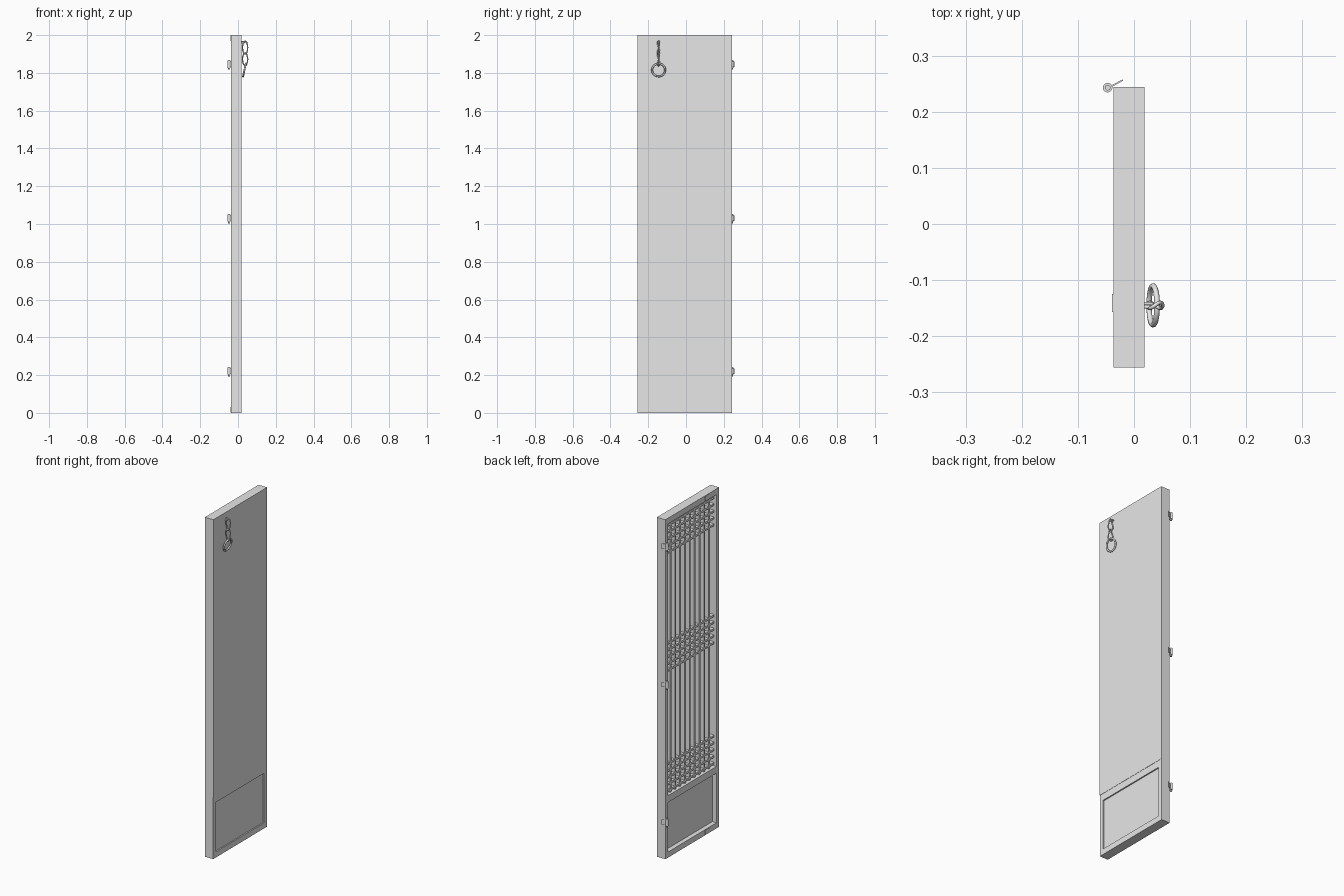
import bpy, bmesh, math
from mathutils import Vector

cube = bpy.data.objects.get("Cube")
if cube:
    bpy.data.objects.remove(cube, do_unlink=True)


def material(name, value):
    m = bpy.data.materials.new(name)
    m.use_nodes = True
    m.diffuse_color = (value, value, value, 1)
    m.node_tree.nodes["Principled BSDF"].inputs["Base Color"].default_value = (value, value, value, 1)
    return m


GREY = material("plain grey", 0.8)


def finish(name, bm):
    mesh = bpy.data.meshes.new(name)
    bm.to_mesh(mesh)
    bm.free()
    mesh.materials.append(GREY)
    obj = bpy.data.objects.new(name, mesh)
    bpy.context.collection.objects.link(obj)
    return obj


def add_box(bm, x, y, z):
    """Box from (low, high) ranges."""
    verts = bmesh.ops.create_cube(bm, size=1)["verts"]
    for v in verts:
        v.co = Vector([(lo + hi) / 2 + c * (hi - lo) for (lo, hi), c in zip((x, y, z), v.co)])


def box(name, x, y, z):
    bm = bmesh.new()
    add_box(bm, x, y, z)
    return finish(name, bm)


def wire(name, points, radius, cyclic=True):
    """Round metal wire along a smooth path."""
    curve = bpy.data.curves.new(name, "CURVE")
    curve.dimensions = "3D"
    curve.bevel_depth = radius
    curve.bevel_resolution = 2
    curve.use_fill_caps = True
    spline = curve.splines.new("POLY")
    spline.points.add(len(points) - 1)
    for p, co in zip(spline.points, points):
        p.co = (*co, 1)
    spline.use_cyclic_u = cyclic
    spline.use_smooth = True
    curve.materials.append(GREY)
    obj = bpy.data.objects.new(name, curve)
    bpy.context.collection.objects.link(obj)
    return obj


# Door frame
BACK, FRONT = -0.0365, 0.0175
Y0, Y1 = -0.256, 0.244
STILE = 0.025
IN0, IN1 = Y0 + STILE, Y1 - STILE
PANEL_Z = (0.033, 0.325)
LATTICE_Z = (0.365, 1.966)

bm = bmesh.new()
for y in ((Y0, IN0), (IN1, Y1)):
    add_box(bm, (BACK, FRONT), y, (0, 2))
for z in ((0, PANEL_Z[0]), (PANEL_Z[1], LATTICE_Z[0]), (LATTICE_Z[1], 2)):
    add_box(bm, (BACK, FRONT), (IN0, IN1), z)
finish("door_frame", bm)

# Solid lower panel, set back on both sides
box("lower_panel", (-0.010, 0.010), (IN0, IN1), PANEL_Z)

# Paper sheet covering the flat side above the panel
box("paper_sheet", (FRONT - 0.002, FRONT + 0.0015), (Y0, Y1), (LATTICE_Z[0], 2))

# Lattice: upright bars over the whole height
BAR, COLUMNS, PITCH = 0.012, 10, 0.04
bm = bmesh.new()
for i in range(1, COLUMNS):
    y = IN0 + (IN1 - IN0) * i / COLUMNS
    add_box(bm, (-0.022, FRONT - 0.001), (y - BAR / 2, y + BAR / 2), LATTICE_Z)
finish("lattice_uprights", bm)

# Lattice: three bands of cross bars
bm = bmesh.new()
for centre in (0.46, 1.17, 1.865):
    for k in range(-2, 3):
        z = centre + k * PITCH
        add_box(bm, (-0.0215, FRONT - 0.001), (IN0, IN1), (z - BAR / 2, z + BAR / 2))
finish("lattice_cross_bars", bm)

# Small latch plates at the ends of the lattice side
for name, z in (("lower_latch_plate", (0.002, 0.03)), ("upper_latch_plate", (1.97, 1.998))):
    box(name, (BACK - 0.0025, BACK + 0.001), (-0.157, -0.125), z)

# Hinges: pin with a thin slanted leaf
for name, z in (("lower_hinge", 0.22), ("middle_hinge", 1.03), ("upper_hinge", 1.845)):
    bm = bmesh.new()
    for radius, low, high in ((0.0085, -0.018, 0.02), (0.005, -0.027, 0.023)):
        made = bmesh.ops.create_cone(bm, cap_ends=True, segments=20, radius1=radius,
                                     radius2=radius, depth=high - low)["verts"]
        bmesh.ops.translate(bm, verts=made, vec=(-0.047, 0.243, z + (low + high) / 2))
    start, end = Vector((-0.042, 0.2445, 0)), Vector((-0.02, 0.2565, 0))
    along = (end - start).normalized()
    side = Vector((-along.y, along.x, 0)) * 0.0013
    leaf = bmesh.ops.create_cube(bm, size=1)["verts"]
    for v in leaf:
        c = v.co.copy()
        v.co = (start if c.x < 0 else end) + side * (1 if c.y > 0 else -1)
        v.co.z = z + c.z * 0.03
    obj = finish(name, bm)
    obj.data.shade_smooth()
    bpy.context.view_layer.objects.active = obj
    obj.select_set(True)
    bpy.ops.object.shade_smooth_by_angle(angle=math.radians(35))
    obj.select_set(False)

# Pull handle: staple, two twisted links and a ring
HY = -0.145
wire("handle_staple", [(0.015, HY - 0.003, 1.958), (0.030, HY - 0.003, 1.958),
                       (0.036, HY, 1.962), (0.030, HY + 0.003, 1.966),
                       (0.015, HY + 0.003, 1.966)], 0.003, cyclic=False)


def link(name, centre_z, half_width, half_height):
    pts = []
    for i in range(28):
        a = 2 * math.pi * i / 28
        pts.append((0.0375 + half_width * math.cos(a),
                    HY + 0.005 * math.sin(2 * a),
                    centre_z + half_height * math.sin(a)))
    return wire(name, pts, 0.0035)


link("upper_link", 1.934, 0.0135, 0.034)
link("lower_link", 1.872, 0.0135, 0.034)

TILT, RADIUS = math.radians(12), 0.0345
ring = []
for i in range(40):
    a = 2 * math.pi * i / 40
    up = RADIUS * math.cos(a)
    ring.append((0.034 + up * math.sin(TILT), HY + RADIUS * math.sin(a), 1.815 + up * math.cos(TILT)))
wire("pull_ring", ring, 0.005)
